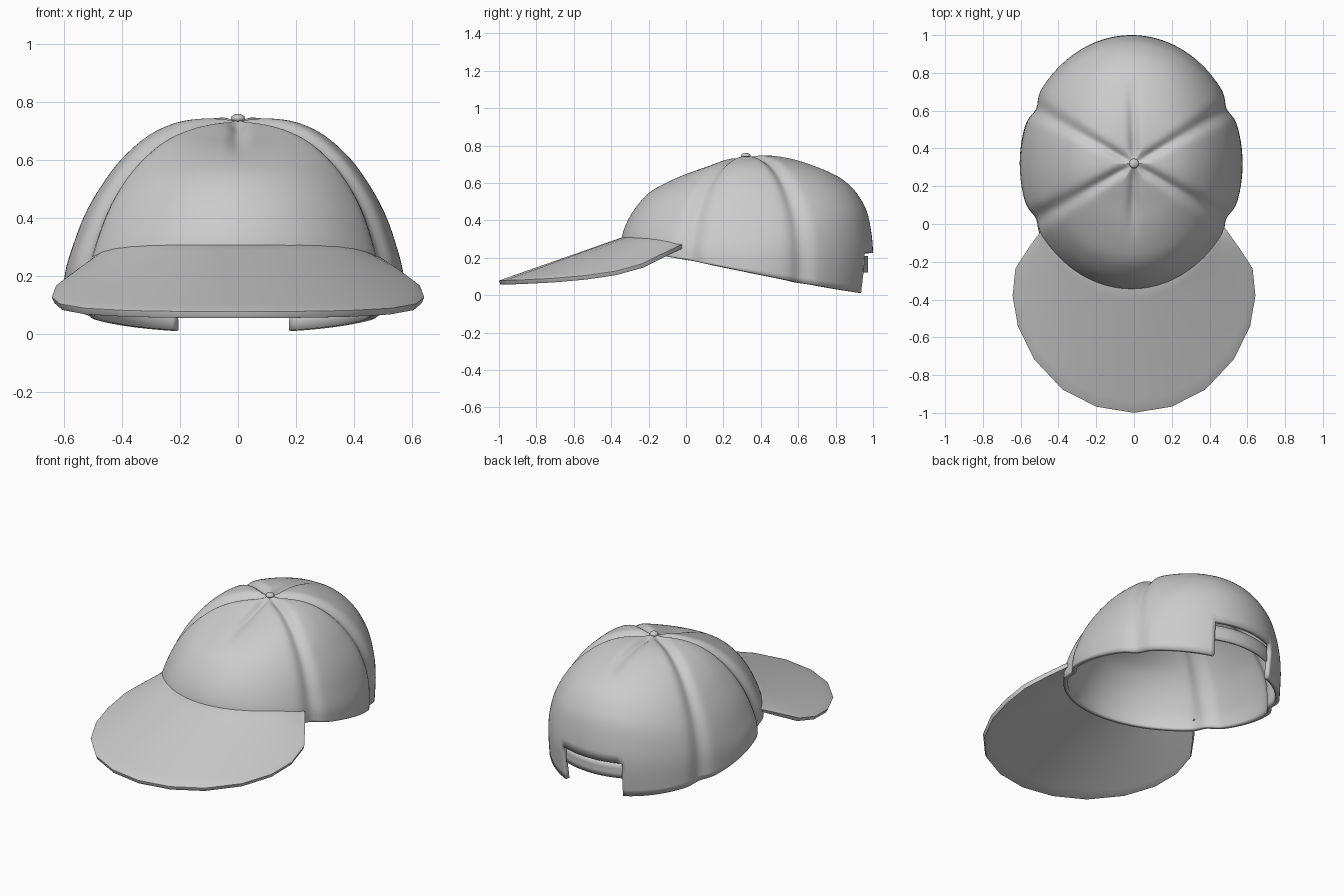
import bpy, bmesh, math
from mathutils import Vector

cube = bpy.data.objects.get("Cube")
if cube:
    bpy.data.objects.remove(cube)

fabric = bpy.data.materials.new("light_grey_fabric")
fabric.use_nodes = True
GREY = (0.6, 0.6, 0.6, 1)
fabric.diffuse_color = GREY
fabric.node_tree.nodes["Principled BSDF"].inputs["Base Color"].default_value = GREY

# Crown profiles from the top to the rim: (radius, height)
FRONT = [(0, .745), (.11, .72), (.22, .682), (.33, .645), (.43, .6), (.52, .545),
         (.595, .46), (.64, .38), (.663, .31), (.665, .245)]
SIDE = [(0, .745), (.11, .745), (.21, .73), (.305, .685), (.395, .605), (.465, .51),
        (.52, .41), (.56, .3), (.583, .215), (.59, .125)]
BACK = [(0, .745), (.13, .748), (.25, .73), (.37, .692), (.47, .648), (.55, .592),
        (.61, .52), (.655, .42), (.68, .225), (.655, .005)]
LAST = len(FRONT) - 1
CENTRE_Y = .32
STEPS = 4
COLUMNS = 180


def sample(points, u):
    """Smooth curve through a list of points."""
    i = min(int(u), len(points) - 2)
    f = u - i
    p = [Vector(points[max(0, min(len(points) - 1, i + k))]) for k in (-1, 0, 1, 2)]
    return (p[1] * 2 + (p[2] - p[0]) * f
            + (p[0] * 2 - p[1] * 5 + p[2] * 4 - p[3]) * f ** 2
            + (p[1] * 3 - p[0] - p[2] * 3 + p[3]) * f ** 3) / 2


def crown_point(angle, u, scale=1, seams=True):
    """Point on the crown; angle 0 is the front, u runs from top to rim."""
    c, s = math.cos(angle), math.sin(angle)
    t = u / LAST
    end, side = sample(FRONT if c > 0 else BACK, u), sample(SIDE, u)
    r = 0
    if u > 0:
        r = 1 / math.sqrt((c / end.x) ** 2 + (s / side.x) ** 2)
    w = abs(c) ** (2 - t ** 3)
    z = end.y * w + side.y * (1 - w)
    if seams:
        # Sunken seams between the six panels
        sector = math.pi / 3
        nearest = round(angle / sector) * sector
        width = .022 + .035 * t
        depth = .024 * math.exp(-(r * (angle - nearest) / width) ** 2) * min(1, r / .07)
        if abs(math.sin(nearest)) < .1:
            depth *= math.exp(-(t / .35) ** 4)
        r -= depth * math.sin(t * math.pi / 2)
        z -= depth * math.cos(t * math.pi / 2)
    return Vector((s * r * scale - .015 * t, CENTRE_Y - c * r * scale, z))


def grid_object(name, rows, closed=False, skip=None, thickness=.025, bevel=0):
    """Surface from rows of points, thickened inwards."""
    bm = bmesh.new()
    verts = [[bm.verts.new(p) for p in row] for row in rows]
    n = len(rows[0])
    for j in range(len(rows) - 1):
        for i in range(n if closed else n - 1):
            if skip and skip(j, i):
                continue
            k = (i + 1) % n
            bm.faces.new((verts[j][i], verts[j + 1][i], verts[j + 1][k], verts[j][k]))
    bmesh.ops.remove_doubles(bm, verts=bm.verts, dist=.0001)
    bmesh.ops.delete(bm, geom=[v for v in bm.verts if not v.link_faces], context="VERTS")
    mesh = bpy.data.meshes.new(name)
    bm.to_mesh(mesh)
    bm.free()
    obj = bpy.data.objects.new(name, mesh)
    bpy.context.collection.objects.link(obj)
    solid = obj.modifiers.new("thickness", "SOLIDIFY")
    solid.thickness = thickness
    solid.offset = -1
    if bevel:
        mod = obj.modifiers.new("soft_edge", "BEVEL")
        mod.width = bevel
        mod.segments = 3
        mod.angle_limit = math.radians(50)
    finish(obj)
    return obj


def finish(obj):
    obj.data.materials.append(fabric)
    bpy.ops.object.select_all(action="DESELECT")
    obj.select_set(True)
    bpy.context.view_layer.objects.active = obj
    bpy.ops.object.shade_smooth_by_angle(angle=math.radians(40))


# Crown with an adjustment opening at the back
def opening(j, i):
    middle = (i + .5) * 360 / COLUMNS
    return j >= (LAST - 1) * STEPS and abs(middle - 180) < 18


angles = [i * math.tau / COLUMNS for i in range(COLUMNS)]
grid_object("crown", [[crown_point(a, j / STEPS) for a in angles]
                      for j in range(LAST * STEPS + 1)], closed=True, skip=opening)

# Strap across the opening
strap_angles = [math.radians(180 + d) for d in range(-23, 24, 2)]
strap = []
for height in (.21, .18, .15, .12):
    row = [crown_point(a, LAST - .8, .965, False) for a in strap_angles]
    for p in row:
        p.z = height
    strap.append(row)
grid_object("back_strap", strap, thickness=.015)

# Visor: ruled from the crown seam to the curved outer edge
half = [(0, -1, .078), (.2, -.967, .079), (.38, -.875, .082), (.53, -.715, .09),
        (.615, -.54, .105), (.643, -.38, .128), (.628, -.235, .168),
        (.56, -.13, .22), (.485, -.025, .27)]
outer = [Vector((-x, y, z)) for x, y, z in half[:0:-1]] + [Vector(p) for p in half]
inner = []
for k in range(len(outer)):
    f = (k - len(half) + 1) / (len(half) - 1)
    p = crown_point(f * math.radians(55), LAST - 1, .985, False)
    p.z = .312 - .042 * abs(f) ** 4
    inner.append(p)
ROWS = 10
visor = [[a.lerp(b, j / ROWS) for a, b in zip(inner, outer)] for j in range(ROWS + 1)]
grid_object("visor", visor, thickness=.024, bevel=.009)

# Button on top
bpy.ops.mesh.primitive_uv_sphere_add(segments=10, ring_count=6, radius=.026,
                                     location=(0, CENTRE_Y, .745))
button = bpy.context.object
button.name = "top_button"
button.scale.z = .6
finish(button)
